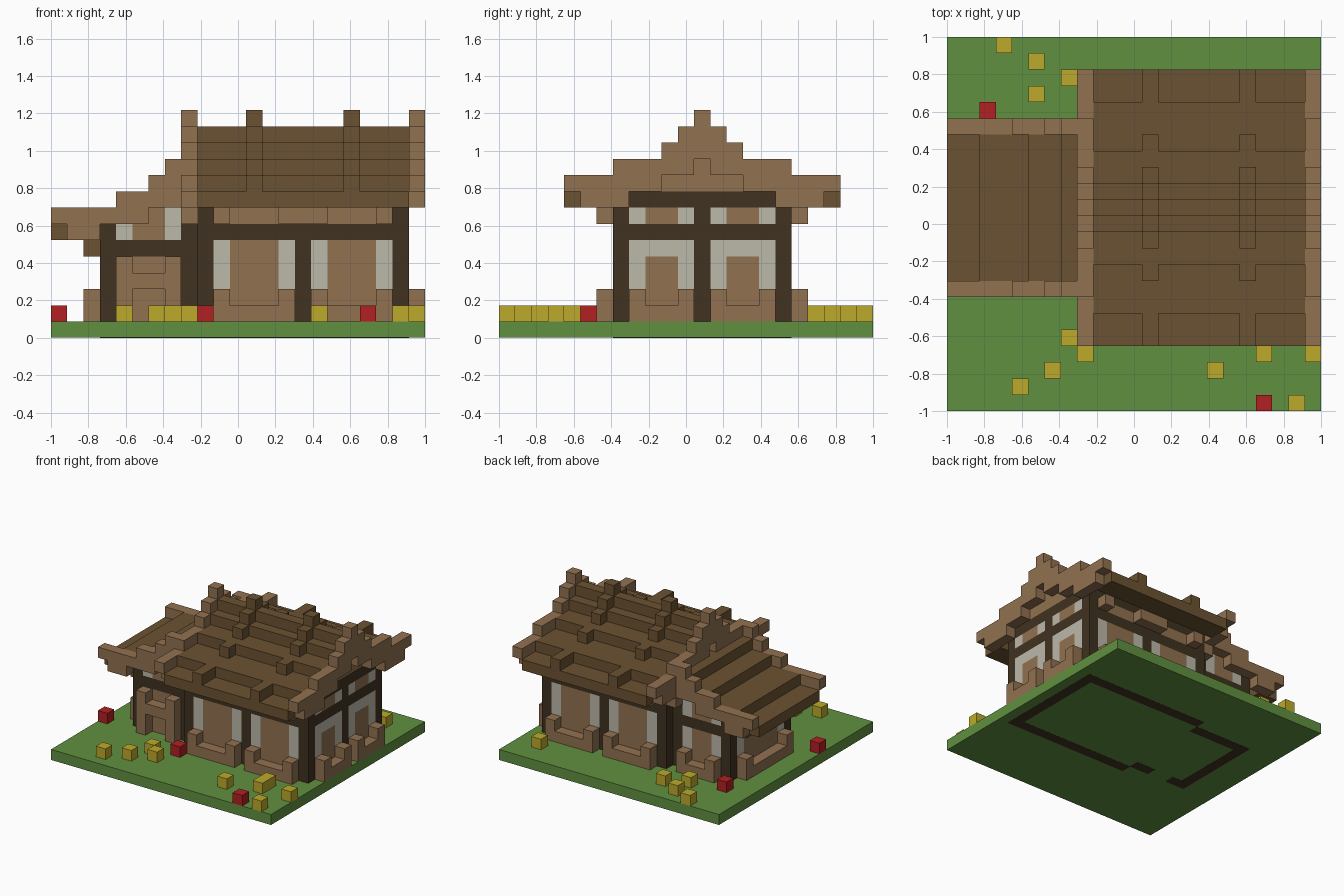
import bpy, bmesh

N = 23                      # cells along the longest side
U = 2 / N                   # size of one cell

old = bpy.data.objects.get("Cube")
if old:
    bpy.data.objects.remove(old)


def material(name, r, g, b):
    m = bpy.data.materials.new(name)
    m.use_nodes = True
    m.diffuse_color = (r, g, b, 1)
    m.node_tree.nodes["Principled BSDF"].inputs["Base Color"].default_value = (r, g, b, 1)
    return m


grass = material("grass green", .12, .28, .052)
timber = material("dark timber", .051, .032, .015)
plank = material("light wood", .283, .165, .08)
thatch = material("roof brown", .147, .084, .032)
pane = material("pale glass", .503, .479, .402)
yellow = material("yellow petals", .509, .402, .025)
red = material("red petals", .445, .014, .016)

parts = {}


def box(part, mat, x, y, z):
    """Add a block; each axis is one cell index or a (start, end) range."""
    spans = [a if isinstance(a, tuple) else (a, a + 1) for a in (x, y, z)]
    parts.setdefault(part, (mat, []))[1].append(spans)


def planter(along_x, start, end, line):
    """Low trough with raised ends."""
    for span, z in (((start, end), 1), (start, (1, 3)), (end - 1, (1, 3))):
        xy = (span, line) if along_x else (line, span)
        box("planters", plank, *xy, z)


# Ground plate and foundation ring showing underneath
box("ground", grass, (0, N), (0, N), (0.012, 1))
for y in (7, 17):
    box("foundation", timber, (9, 22), y, (0, .9))
box("foundation", timber, 21, (7, 18), (0, .9))
box("foundation", timber, 3, (8, 17), (0, .9))
box("foundation", timber, (3, 9), 16, (0, .9))
for x in ((3, 5), (7, 9)):
    box("foundation", timber, x, 8, (0, .9))

# Main house long walls
for y, out in ((7, 6), (17, 18)):
    for x in (9, 21):
        box("posts", timber, x, y, (1, 8))
    box("posts", timber, 15, y, (1, 7))
    box("beams", timber, (9, 22), y, 6)
    box("beams", timber, (9, 22), y, 8)
    box("wall_panels", plank, (10, 21), y, 7)
    for x in (10, (14, 17), 20):
        box("eave_brackets", plank, x, out, 7)
    for s in (10, 16):
        box("windows", pane, s, y, (1, 6))
        box("windows", pane, s + 4, y, (1, 6))
        box("wall_panels", plank, (s + 1, s + 4), y, (1, 6))
        planter(True, s, s + 5, out)

# Main house end wall
box("posts", timber, 21, 12, (1, 8))
box("beams", timber, 21, (7, 18), 6)
for s in (8, 13):
    for y in (s, s + 3):
        box("windows", pane, 21, y, (1, 6))
        box("windows", pane, 21, y, 7)
    box("windows", pane, 21, (s + 1, s + 3), 5)
    box("wall_panels", plank, 21, (s + 1, s + 3), (1, 5))
    box("wall_panels", plank, 21, (s + 1, s + 3), 7)
    planter(False, s, s + 4, 22)

# Gable triangles
for x in (9, 21):
    box("beams", timber, x, (8, 17), 8)
    for k, half in ((9, 3), (10, 1), (11, 0)):
        box("gables", plank, x, (12 - half, 13 + half), k)

# Side wing walls
for x in (3, 8):
    for y in (8, 16):
        box("posts", timber, x, y, (1, 7))
for y in (8, 16):
    box("beams", timber, (3, 9), y, 5)
    box("wall_panels", plank, (5, 7), y, (1, 5))
    box("wall_panels", plank, (5, 7), y, (6, 8))
    box("windows", pane, 4, y, 6)
    box("windows", pane, 7, y, (6, 8))
for x in (4, 7):
    box("windows", pane, x, 16, (1, 5))
    box("wall_panels", plank, x, 8, (1, 5))
    box("door_frame", plank, x, 7, (1, 5))
box("door_frame", plank, (4, 8), 7, 3)
planter(True, 4, 8, 17)
box("beams", timber, 3, (8, 17), 5)
box("beams", timber, 3, (9, 16), 6)
for y in (9, 15):
    box("windows", pane, 3, y, (1, 5))
    box("wing_brackets", thatch, 2, y, 5)
box("wall_panels", plank, 3, (10, 15), (1, 5))
planter(False, 9, 16, 2)

# Main roof: (start, end, base) of each step, mirrored about the ridge
for a, b, k in ((4, 6, 8), (6, 9, 9), (9, 11, 10), (11, 12, 11), (12, 13, 12)):
    for y in ((a, b), (25 - b, 25 - a)):
        box("main_roof", thatch, (9, 22), y, k)
# Raised rafters on the roof
for a, b, k in ((4, 8, 9), (8, 10, 10), (10, 11, 11), (11, 12, 12), (12, 13, 13)):
    for y in ((a, b), (25 - b, 25 - a)):
        for x in (12, 18):
            box("rafters", thatch, x, y, k)
# Stepped gable boards
for a, b, k0, k1 in ((4, 5, 9, 10), (5, 7, 8, 10), (7, 8, 8, 11), (8, 10, 9, 11),
                     (10, 11, 10, 12), (11, 12, 10, 13), (12, 13, 11, 14)):
    for y in ((a, b), (25 - b, 25 - a)):
        for x in (8, 22):
            box("gable_boards", plank, x, y, (k0, k1))

# Wing roof and its side boards
for x, k in (((0, 2), 6), ((2, 5), 7), ((5, 7), 8), ((7, 9), 9)):
    box("wing_roof", thatch, x, (8, 17), k)
for y in (7, 17):
    for x, z in ((0, 7), ((1, 3), (6, 8)), (3, 7), ((4, 6), (7, 9)),
                 (6, (8, 10)), (7, (8, 11)), (8, 7)):
        box("wing_boards", plank, x, y, z)

# Flowers on the grass
for x, y in ((3, 22), (5, 21), (5, 19), (7, 20), (7, 4), (8, 3), (6, 2), (4, 1),
             (16, 2), (19, 3), (19, 4), (22, 3), (21, 0), (20, 20)):
    box("yellow_flowers", yellow, x, y, 1)
for x, y in ((2, 18), (0, 7), (9, 5), (19, 0)):
    box("red_flowers", red, x, y, 1)

# Turn each part's blocks into one mesh object
for name, (mat, blocks) in parts.items():
    bm = bmesh.new()
    for spans in blocks:
        cube = bmesh.ops.create_cube(bm, size=1)
        for v in cube["verts"]:
            p = [s[0] if c < 0 else s[1] for c, s in zip(v.co, spans)]
            v.co = (p[0] * U - 1, p[1] * U - 1, p[2] * U)
    mesh = bpy.data.meshes.new(name)
    bm.to_mesh(mesh)
    bm.free()
    mesh.materials.append(mat)
    bpy.context.scene.collection.objects.link(bpy.data.objects.new(name, mesh))
